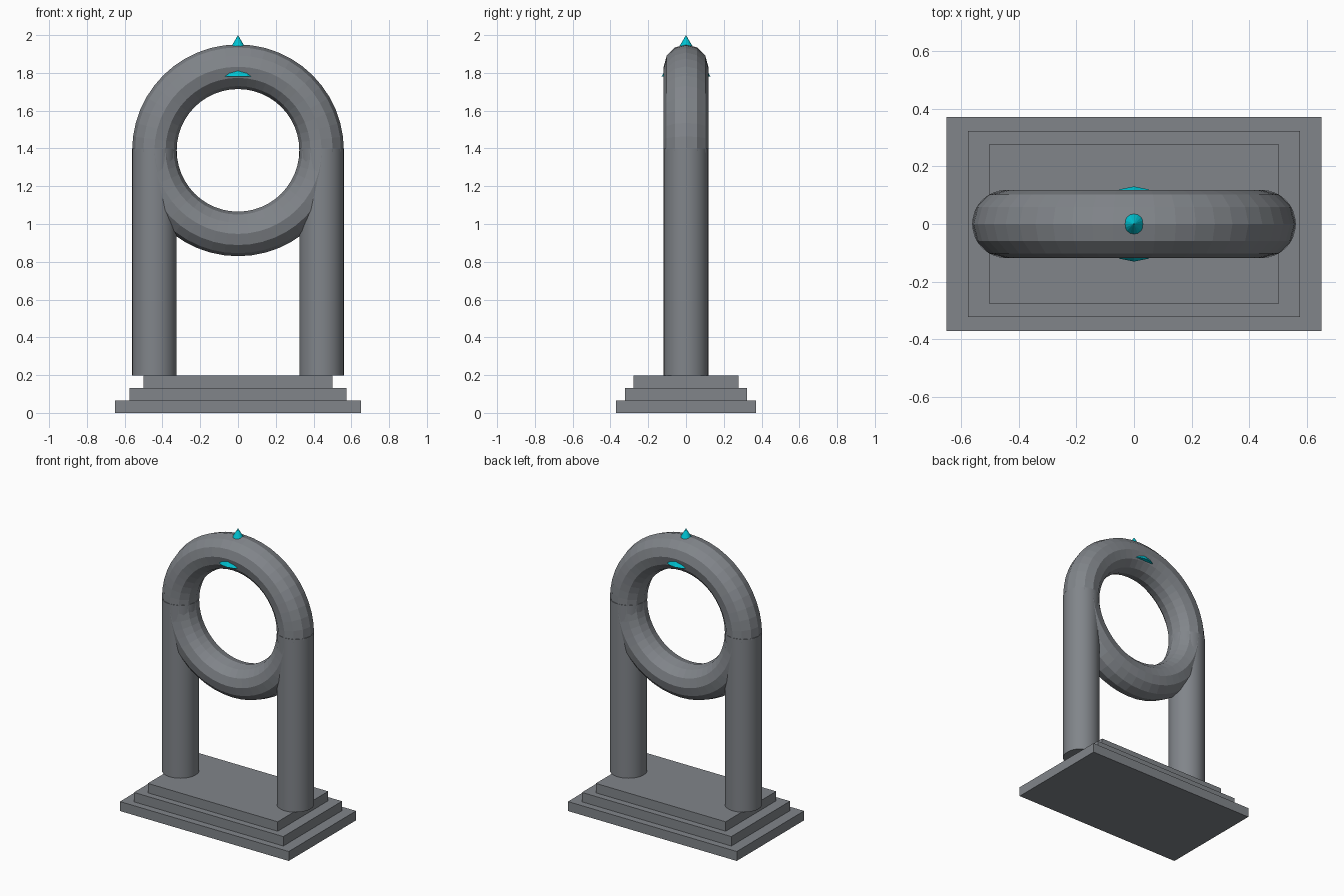
import bpy
import math

cube = bpy.data.objects.get("Cube")
if cube:
    bpy.data.objects.remove(cube, do_unlink=True)


def make_material(name, rgb):
    mat = bpy.data.materials.new(name)
    mat.use_nodes = True
    colour = (*rgb, 1.0)
    mat.diffuse_color = colour
    mat.node_tree.nodes["Principled BSDF"].inputs["Base Color"].default_value = colour
    return mat


stone = make_material("stone_grey", (0.22, 0.235, 0.255))
crystal = make_material("crystal_cyan", (0.0, 0.55, 0.65))


def finish(name, mat):
    obj = bpy.context.object
    obj.name = name
    obj.data.materials.append(mat)
    return obj


BASE_TOP = 0.197
RING_Z = 1.39
RING_R = 0.4425
TUBE_R = 0.118

# Stepped base
step = BASE_TOP / 3
for i, (width, depth) in enumerate([(1.3, 0.74), (1.15, 0.645), (1.0, 0.555)]):
    bpy.ops.mesh.primitive_cube_add(size=1, location=(0, 0, step * (i + 0.5)))
    tier = finish(f"base_step_{i + 1}", stone)
    tier.scale = (width, depth, step)

# Columns
for side, name in ((1, "left_column"), (-1, "right_column")):
    height = 1.4 - BASE_TOP
    bpy.ops.mesh.primitive_cylinder_add(
        vertices=32, radius=TUBE_R, depth=height,
        location=(side * RING_R, 0, BASE_TOP + height / 2))
    finish(name, stone)
    bpy.ops.object.shade_smooth_by_angle(angle=math.radians(30))

# Faceted ring
bpy.ops.mesh.primitive_torus_add(
    major_segments=48, minor_segments=12, major_radius=RING_R,
    minor_radius=TUBE_R, location=(0, 0, RING_Z),
    rotation=(math.pi / 2, 0, 0))
finish("ring", stone)
bpy.ops.object.shade_flat()

# Crystal spike set through the top of the ring
bottom = 1.78
bpy.ops.mesh.primitive_cone_add(
    vertices=16, radius1=0.13, radius2=0, depth=2 - bottom,
    location=(0, 0, (2 + bottom) / 2))
finish("crystal_spike", crystal)
bpy.ops.object.shade_flat()
